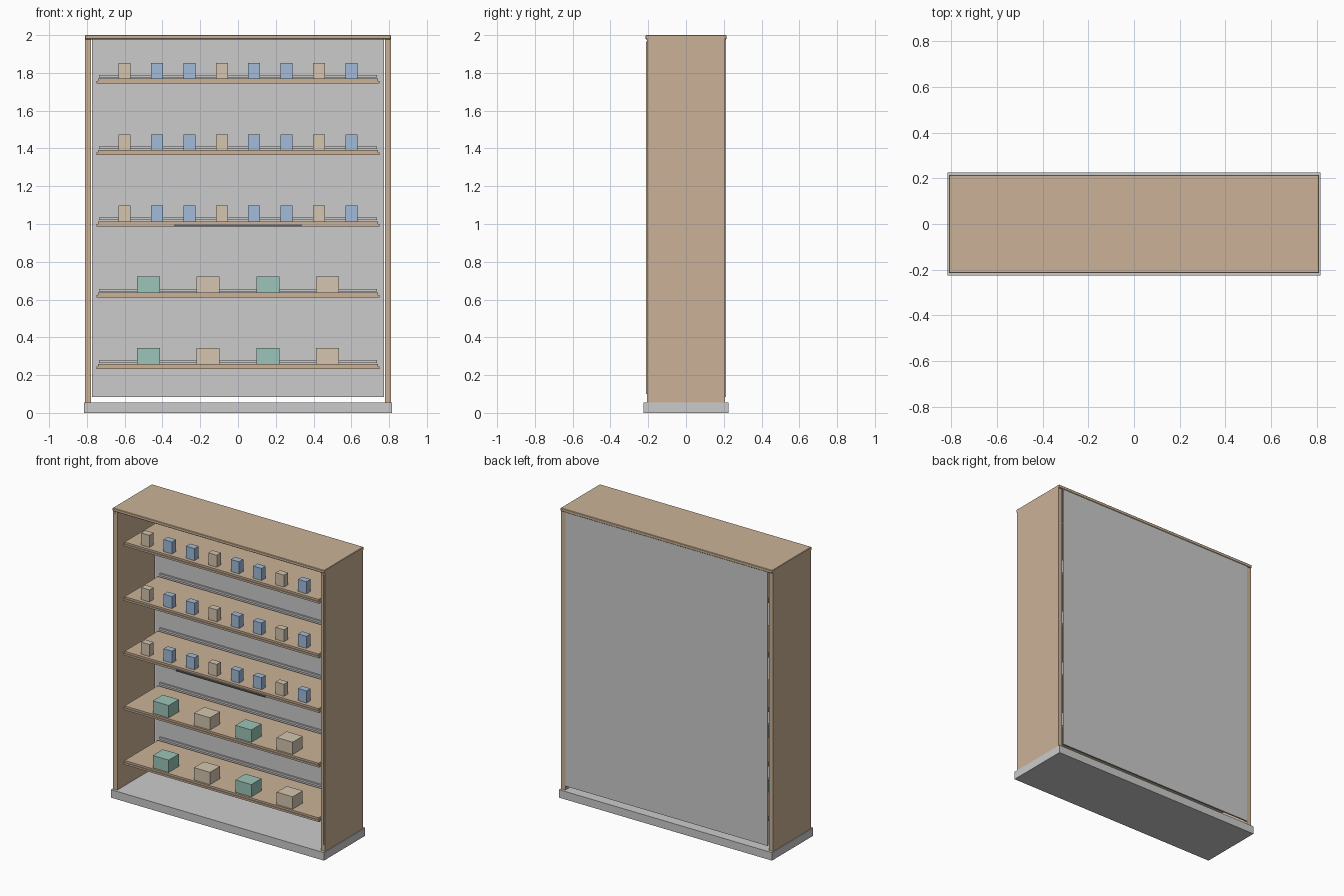
import bpy

if "Cube" in bpy.data.objects:
    bpy.data.objects.remove(bpy.data.objects["Cube"])


def mat(name, rgb):
    m = bpy.data.materials.new(name)
    m.diffuse_color = (*rgb, 1)
    m.use_nodes = True
    m.node_tree.nodes["Principled BSDF"].inputs["Base Color"].default_value = m.diffuse_color
    return m


WOOD = mat("wood", (0.60, 0.45, 0.31))
TAN = mat("tan_card", (0.66, 0.56, 0.43))
BLUE = mat("blue_card", (0.36, 0.50, 0.70))
GREEN = mat("green_card", (0.33, 0.56, 0.48))
DARK = mat("dark_metal", (0.12, 0.12, 0.13))


def box(name, x, y, z, material=None, bevel=0):
    """Box from (min, max) ranges along each axis."""
    lo, hi = zip(x, y, z)
    bpy.ops.mesh.primitive_cube_add(size=1, location=[(a + b) / 2 for a, b in zip(lo, hi)])
    o = bpy.context.object
    o.name = name
    o.scale = [b - a for a, b in zip(lo, hi)]
    bpy.ops.object.transform_apply(location=False, rotation=False, scale=True)
    if material:
        o.data.materials.append(material)
    if bevel:
        b = o.modifiers.new("edge_bevel", "BEVEL")
        b.width, b.segments = bevel, 1
    return o


# Carcass: plinth, top, back, sides
box("plinth", (-0.815, 0.815), (-0.225, 0.225), (0, 0.055))
box("top_board", (-0.81, 0.81), (-0.215, 0.215), (1.978, 2.0), WOOD, 0.003)
box("back_panel", (-0.772, 0.772), (0.202, 0.212), (0.085, 1.978))
for s, side in ((-1, "left"), (1, "right")):
    box(side + "_side", sorted((s * 0.778, s * 0.81)), (-0.207, 0.207), (0.055, 1.985), WOOD)
    box(side + "_front_trim", sorted((s * 0.787, s * 0.802)), (-0.211, -0.205), (0.1, 1.965), WOOD)

# Shelves with back rails and goods
for i in range(5):
    z = 0.233 + 0.3775 * i
    box(f"shelf_board_{i}", (-0.75, 0.75), (-0.185, 0.185), (z, z + 0.013), WOOD)
    box(f"shelf_liner_{i}", (-0.742, 0.742), (-0.18, 0.185), (z + 0.013, z + 0.026), WOOD)
    box(f"back_rail_{i}", (-0.735, 0.735), (0.19, 0.203), (z + 0.032, z + 0.046))
    zb = z + 0.026
    if i < 2:
        for k in range(4):
            cx = -0.474 + 0.316 * k
            box(f"large_box_{i}_{k}", (cx - 0.061, cx + 0.061), (-0.167, -0.057),
                (zb, zb + 0.085), TAN if k % 2 else GREEN)
    else:
        for k in range(8):
            cx = -0.6 + 1.2 / 7 * k
            box(f"small_box_{i}_{k}", (cx - 0.032, cx + 0.032), (-0.155, -0.11),
                (zb, zb + 0.083), BLUE if k % 3 else TAN)

# Dark strip on the middle shelf edge
box("shelf_edge_strip", (-0.34, 0.34), (-0.191, -0.184), (0.987, 0.997), DARK)
